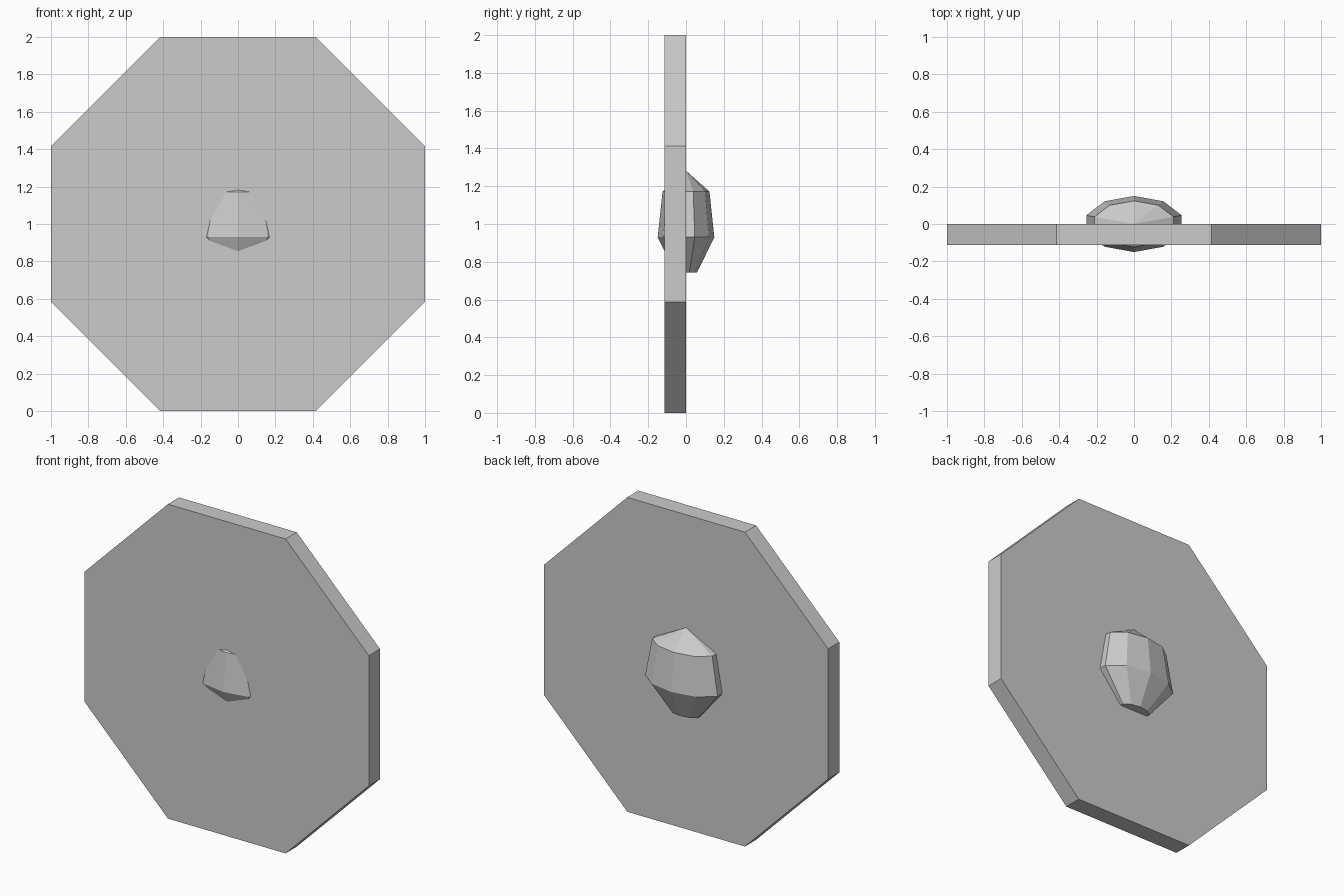
import bpy, bmesh, math

if "Cube" in bpy.data.objects:
    bpy.data.objects.remove(bpy.data.objects["Cube"])

grey = bpy.data.materials.new("light grey")
grey.diffuse_color = (0.6, 0.6, 0.6, 1)
grey.use_nodes = True
grey.node_tree.nodes["Principled BSDF"].inputs["Base Color"].default_value = grey.diffuse_color


def finish(name, bm):
    bmesh.ops.recalc_face_normals(bm, faces=bm.faces)
    mesh = bpy.data.meshes.new(name)
    bm.to_mesh(mesh)
    bm.free()
    mesh.materials.append(grey)
    obj = bpy.data.objects.new(name, mesh)
    bpy.context.collection.objects.link(obj)
    return obj


# Upright octagonal plate
SIDES, FRONT, BACK = 8, -0.113, -0.001
bm = bmesh.new()
r = 1 / math.cos(math.pi / SIDES)
ends = []
for y in (FRONT, BACK):
    ring = []
    for i in range(SIDES):
        a = (i + 0.5) * 2 * math.pi / SIDES
        ring.append(bm.verts.new((r * math.cos(a), y, 1 + r * math.sin(a))))
    bm.faces.new(ring)
    ends.append(ring)
for i in range(SIDES):
    j = (i + 1) % SIDES
    bm.faces.new((ends[0][i], ends[0][j], ends[1][j], ends[1][i]))
finish("octagon_plate", bm)

# Faceted oval boss through the plate: (height, x radius, y radius)
PROFILE = [(0.742, 0.104, 0.058), (0.93, 0.268, 0.15), (1.172, 0.222, 0.124)]
N = 10
bm = bmesh.new()
rings = []
for z, rx, ry in PROFILE:
    angles = [math.pi / 2 + i * 2 * math.pi / N for i in range(N)]
    rings.append([bm.verts.new((rx * math.cos(a), ry * math.sin(a), z)) for a in angles])
apex = bm.verts.new((0, 0, 1.282))
bm.faces.new(rings[0])
for i in range(N):
    j = (i + 1) % N
    for low, high in zip(rings, rings[1:]):
        bm.faces.new((low[i], low[j], high[j], high[i]))
    bm.faces.new((rings[-1][i], rings[-1][j], apex))
finish("faceted_boss", bm)
